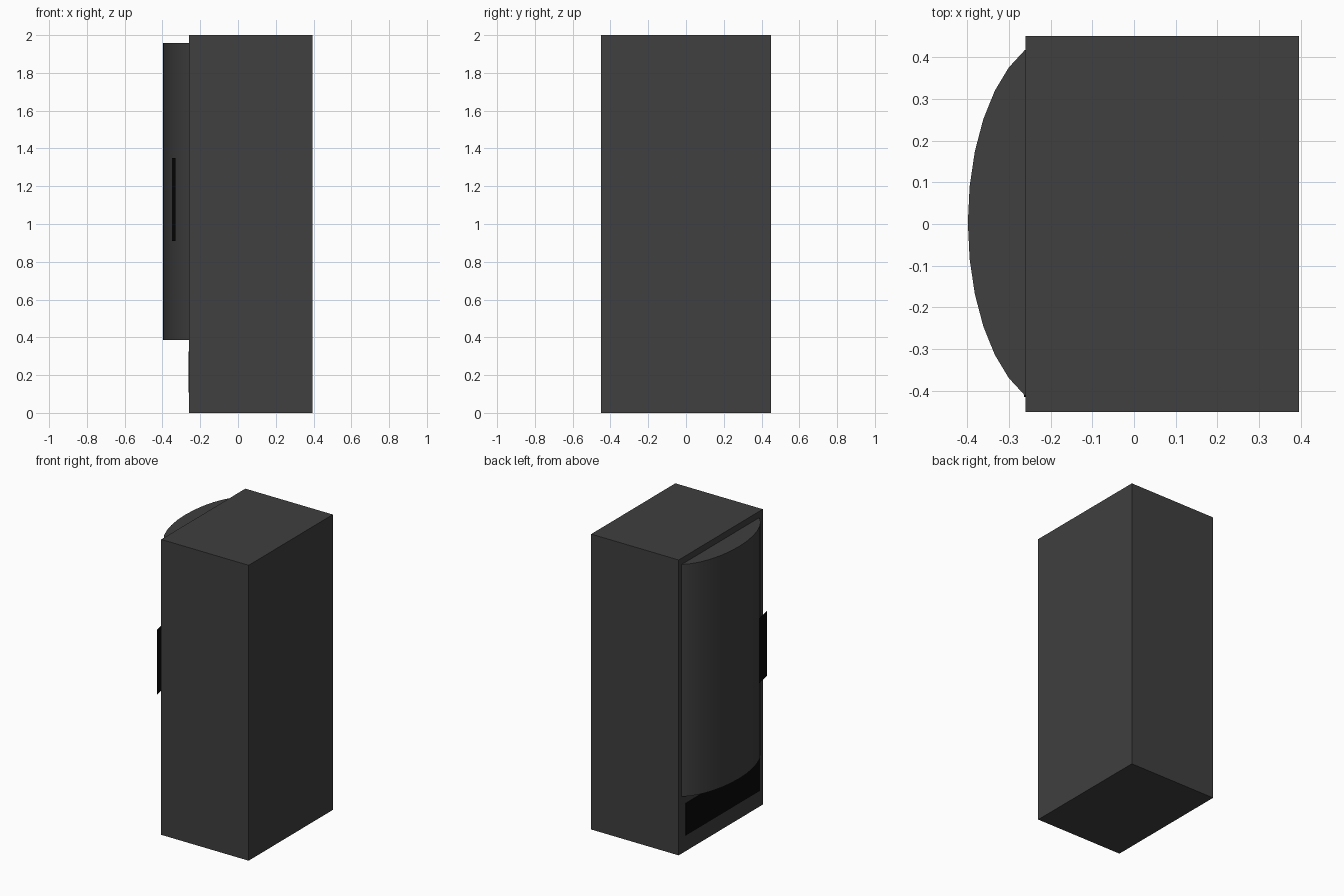
import bpy
import bmesh
from mathutils import Matrix

cube = bpy.data.objects.get("Cube")
if cube:
    bpy.data.objects.remove(cube, do_unlink=True)


def make_material(name, value):
    mat = bpy.data.materials.new(name)
    mat.use_nodes = True
    colour = (value, value, value, 1)
    mat.diffuse_color = colour
    mat.node_tree.nodes["Principled BSDF"].inputs["Base Color"].default_value = colour
    return mat


charcoal = make_material("charcoal", 0.05)
black = make_material("black", 0.003)


def add_object(name, bm, mat):
    mesh = bpy.data.meshes.new(name)
    bmesh.ops.recalc_face_normals(bm, faces=bm.faces)
    bm.to_mesh(mesh)
    bm.free()
    mesh.materials.append(mat)
    obj = bpy.data.objects.new(name, mesh)
    bpy.context.collection.objects.link(obj)
    return obj


def add_box(name, low, high, mat):
    bm = bmesh.new()
    size = [h - l for l, h in zip(low, high)]
    centre = [(h + l) / 2 for l, h in zip(low, high)]
    bmesh.ops.create_cube(bm, size=1, matrix=Matrix.Translation(centre) @ Matrix.Diagonal((*size, 1)))
    return add_object(name, bm, mat)


# Cabinet body and the dark tray opening below the door
body_face = -0.26
add_box("cabinet", (body_face, -0.45, 0), (0.395, 0.45, 2), charcoal)
add_box("tray_opening", (body_face - 0.003, -0.415, 0.107), (body_face + 0.003, 0.377, 0.325), black)

# Bowed door: an oval cylinder sunk into the cabinet
bottom, top = 0.385, 1.957
bm = bmesh.new()
bmesh.ops.create_cone(
    bm, cap_ends=True, segments=32, radius1=1, radius2=1, depth=1,
    matrix=Matrix.Translation((-0.178, 0.003, (bottom + top) / 2))
    @ Matrix.Diagonal((0.22, 0.447, top - bottom, 1)))
door = add_object("bowed_door", bm, charcoal)
bpy.ops.object.select_all(action="DESELECT")
door.select_set(True)
bpy.context.view_layer.objects.active = door
bpy.ops.object.shade_smooth_by_angle()

# Handle: a thin upright sheet standing off the door
bm = bmesh.new()
inner, outer = (-0.35, -0.28), (-0.33, -0.393)
corners = [(*inner, 0.91), (*outer, 0.91), (*outer, 1.35), (*inner, 1.35)]
bm.faces.new([bm.verts.new(c) for c in corners])
add_object("door_handle", bm, black)
